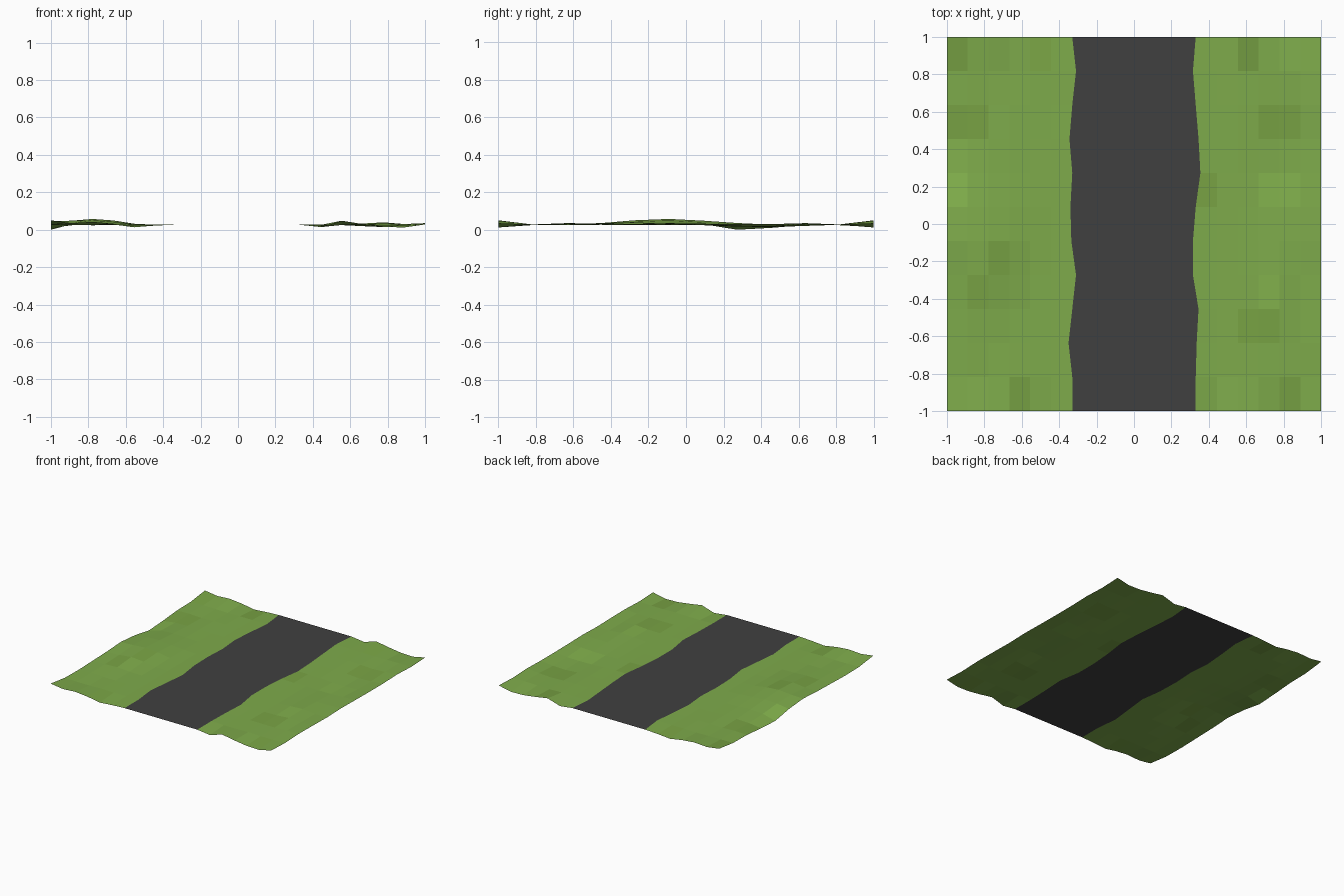
import bpy, bmesh, math

if "Cube" in bpy.data.objects:
    bpy.data.objects.remove(bpy.data.objects["Cube"])


def material(name, rgb):
    m = bpy.data.materials.new(name)
    m.diffuse_color = (*rgb, 1)
    m.use_nodes = True
    m.node_tree.nodes["Principled BSDF"].inputs["Base Color"].default_value = m.diffuse_color
    return m


grass = [material("grass green", (0.209, 0.407, 0.070)),
         material("dark grass green", (0.190, 0.367, 0.058)),
         material("light grass green", (0.224, 0.440, 0.073))]
asphalt = material("asphalt grey", (0.051, 0.051, 0.051))

ROWS = 11
ROAD_Z = 0.028
ys = [-1 + 2 * j / ROWS for j in range(ROWS + 1)]

# wavy road borders, front to back
border = {-1: [.33, .33, .35, .33, .31, .335, .34, .33, .345, .33, .31, .33],
          1: [.33, .33, .335, .345, .315, .315, .33, .355, .345, .33, .315, .33]}
# heights of the front/back ends, road to outside (the tile repeats)
ends = {-1: [ROAD_Z, .022, .013, .032, .042, .035, .05],
        1: [ROAD_Z, .014, .048, .030, .015, .012, .035]}
# heights of the outer borders, front to back
outer = {-1: [.05, .028, .025, .03, .035, .045, .03, 0, .01, .025, .028, .05],
         1: [.035, .028, .035, .033, .03, .035, .032, .03, .03, .035, .028, .035]}
# (column from road, row) cells with another shade of grass
dark = {-1: {(5, 10), (1, 10), (5, 8), (4, 8), (3, 4), (4, 3), (2, 0)},
        1: {(2, 10), (3, 8), (4, 8), (0, 6), (2, 2), (3, 2), (4, 0)}}
light = {-1: {(5, 6), (5, 7)}, 1: {(3, 6), (4, 6), (3, 3)}}


def height(side, i, j):
    if j in (0, ROWS):
        return ends[side][i]
    if i == 0:
        return ROAD_Z
    if i == 6:
        return outer[side][j]
    t = i / 6
    z = ROAD_Z - 0.002 + 0.004 * math.sin(2.1 * i + 1.7 * j) * t
    if side < 0:   # low mound on the left verge
        z += 0.034 * math.exp(-((i - 4) / 1.5) ** 2 - ((j - 5) / 1.6) ** 2)
    else:          # shallow dip and rise on the right verge
        z += 0.012 * math.exp(-((i - 4) / 1.2) ** 2 - ((j - 4) / 1.5) ** 2)
        z -= 0.014 * math.exp(-((i - 4) / 1.2) ** 2 - ((j - 7.5) / 1.2) ** 2)
    return z


def finish(name, bm, mats):
    bmesh.ops.recalc_face_normals(bm, faces=bm.faces)
    if sum(f.normal.z for f in bm.faces) < 0:
        bmesh.ops.reverse_faces(bm, faces=bm.faces)
    me = bpy.data.meshes.new(name)
    bm.to_mesh(me)
    bm.free()
    for m in mats:
        me.materials.append(m)
    bpy.context.collection.objects.link(bpy.data.objects.new(name, me))


# bumpy grass verges
for side, name in ((-1, "left_verge"), (1, "right_verge")):
    bm = bmesh.new()
    grid = []
    for j, y in enumerate(ys):
        row = []
        for i in range(7):
            x = border[side][j] if i == 0 else 1 / 3 + i / 9
            row.append(bm.verts.new((side * x, y, height(side, i, j))))
        grid.append(row)
    for j in range(ROWS):
        for i in range(6):
            f = bm.faces.new((grid[j][i], grid[j][i + 1],
                              grid[j + 1][i + 1], grid[j + 1][i]))
            c = (i, j)
            f.material_index = 1 if c in dark[side] else 2 if c in light[side] else 0
    finish(name, bm, grass)

# flat road between the verges
bm = bmesh.new()
pairs = [[bm.verts.new((s * border[s][j], y, ROAD_Z)) for s in (-1, 1)]
         for j, y in enumerate(ys)]
for a, b in zip(pairs, pairs[1:]):
    bm.faces.new((a[0], a[1], b[1], b[0]))
finish("road", bm, [asphalt])
